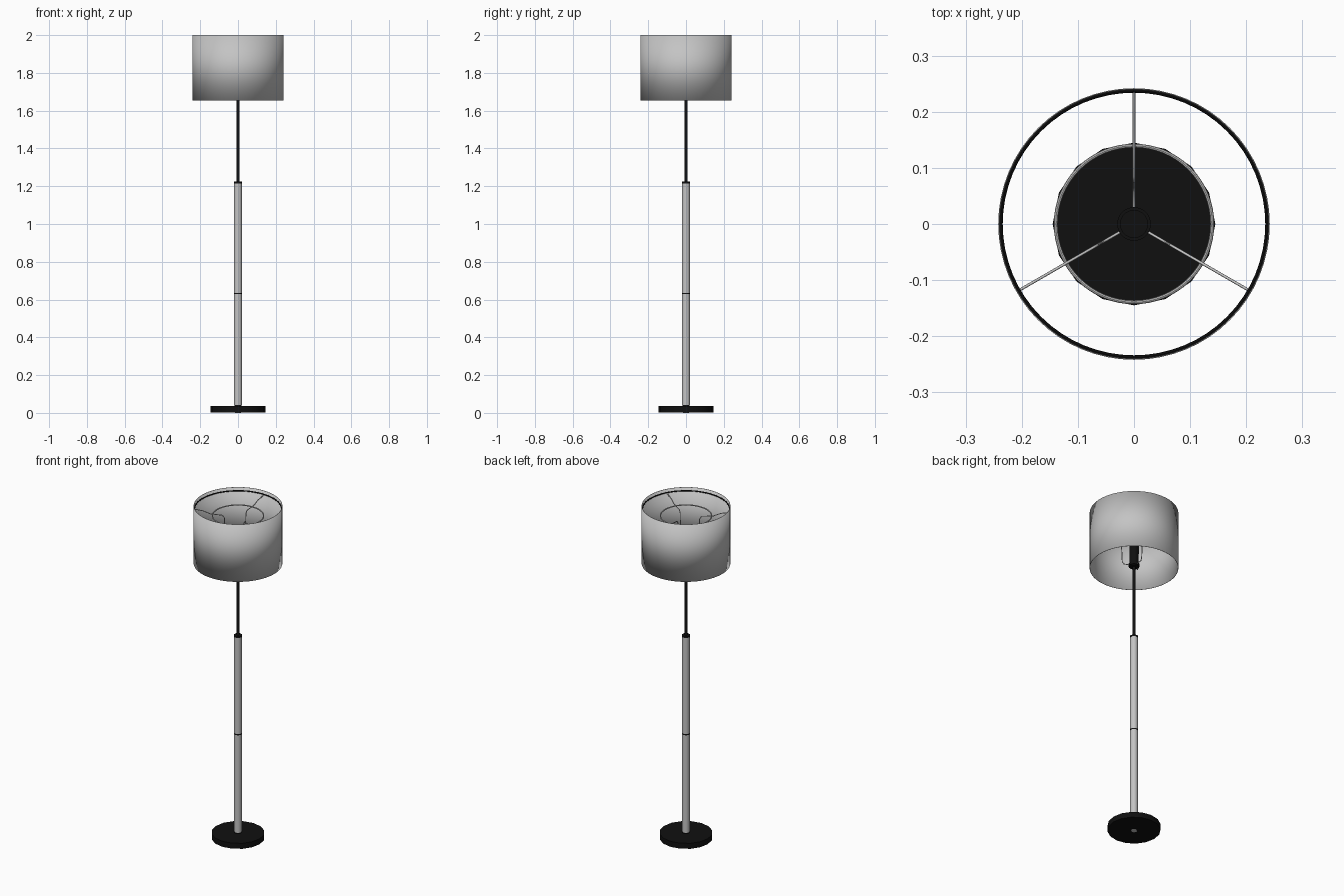
import bpy, math
from mathutils import Vector

if "Cube" in bpy.data.objects:
    bpy.data.objects.remove(bpy.data.objects["Cube"])


def material(name, rgb):
    m = bpy.data.materials.new(name)
    m.use_nodes = True
    m.diffuse_color = (*rgb, 1)
    m.node_tree.nodes["Principled BSDF"].inputs["Base Color"].default_value = (*rgb, 1)
    return m


BLACK = material("black metal", (0.005, 0.005, 0.005))
SILVER = material("brushed silver", (0.55, 0.55, 0.55))
FABRIC = material("grey fabric", (0.55, 0.55, 0.55))


def finish(name, mat):
    ob = bpy.context.object
    ob.name = name
    ob.data.materials.append(mat)
    bpy.ops.object.shade_smooth_by_angle(angle=math.radians(35))
    return ob


def cylinder(name, radius, z0, z1, mat, sides=32, fill='NGON'):
    bpy.ops.mesh.primitive_cylinder_add(vertices=sides, radius=radius, depth=z1 - z0,
                                        location=(0, 0, (z0 + z1) / 2), end_fill_type=fill,
                                        rotation=(0, 0, math.pi / 2))
    return finish(name, mat)


def ring(name, radius, thickness, z, mat):
    bpy.ops.mesh.primitive_torus_add(major_radius=radius, minor_radius=thickness,
                                     major_segments=64, minor_segments=8, location=(0, 0, z))
    return finish(name, mat)


def wire(name, points, radius, mat):
    curve = bpy.data.curves.new(name, 'CURVE')
    curve.dimensions = '3D'
    curve.bevel_depth = radius
    curve.bevel_resolution = 2
    spline = curve.splines.new('POLY')
    spline.points.add(len(points) - 1)
    for p, co in zip(spline.points, points):
        p.co = (*co, 1)
    curve.materials.append(mat)
    ob = bpy.data.objects.new(name, curve)
    bpy.context.collection.objects.link(ob)


# Base and its underside plug
cylinder("base", 0.145, 0.003, 0.036, BLACK, sides=16)
cylinder("base_plug", 0.016, 0, 0.004, SILVER, sides=16)

# Two-piece pole with dark joints
cylinder("pole_foot", 0.019, 0.03, 0.045, BLACK)
cylinder("lower_pole", 0.021, 0.042, 0.629, SILVER)
cylinder("pole_joint", 0.0215, 0.629, 0.636, BLACK)
cylinder("upper_pole", 0.021, 0.636, 1.215, SILVER)
cylinder("pole_cap", 0.022, 1.215, 1.224, BLACK)
cylinder("thin_rod", 0.009, 1.22, 1.67, BLACK, sides=16)

# Lamp socket
cylinder("socket_collar", 0.03, 1.665, 1.678, BLACK)
cylinder("socket", 0.025, 1.66, 1.8, BLACK)

# Open drum shade
shade = cylinder("shade", 0.242, 1.655, 2.0, FABRIC, sides=64, fill='NOTHING')
solid = shade.modifiers.new("thickness", 'SOLIDIFY')
solid.thickness = 0.002
solid.offset = -1

# Shade frame: rim ring, inner ring and three bent arms
ring("rim_ring", 0.2375, 0.0035, 1.98, BLACK)
ring("inner_ring", 0.1395, 0.0035, 1.94, SILVER)
profile = [(0.238, 1.97), (0.19, 1.962), (0.15, 1.945), (0.085, 1.94), (0.075, 1.925),
           (0.065, 1.69), (0.058, 1.675), (0.028, 1.672)]
for i in range(3):
    a = math.radians(90 + 120 * i)
    wire(f"frame_arm_{i + 1}",
         [Vector((r * math.cos(a), r * math.sin(a), z)) for r, z in profile], 0.0025, SILVER)
